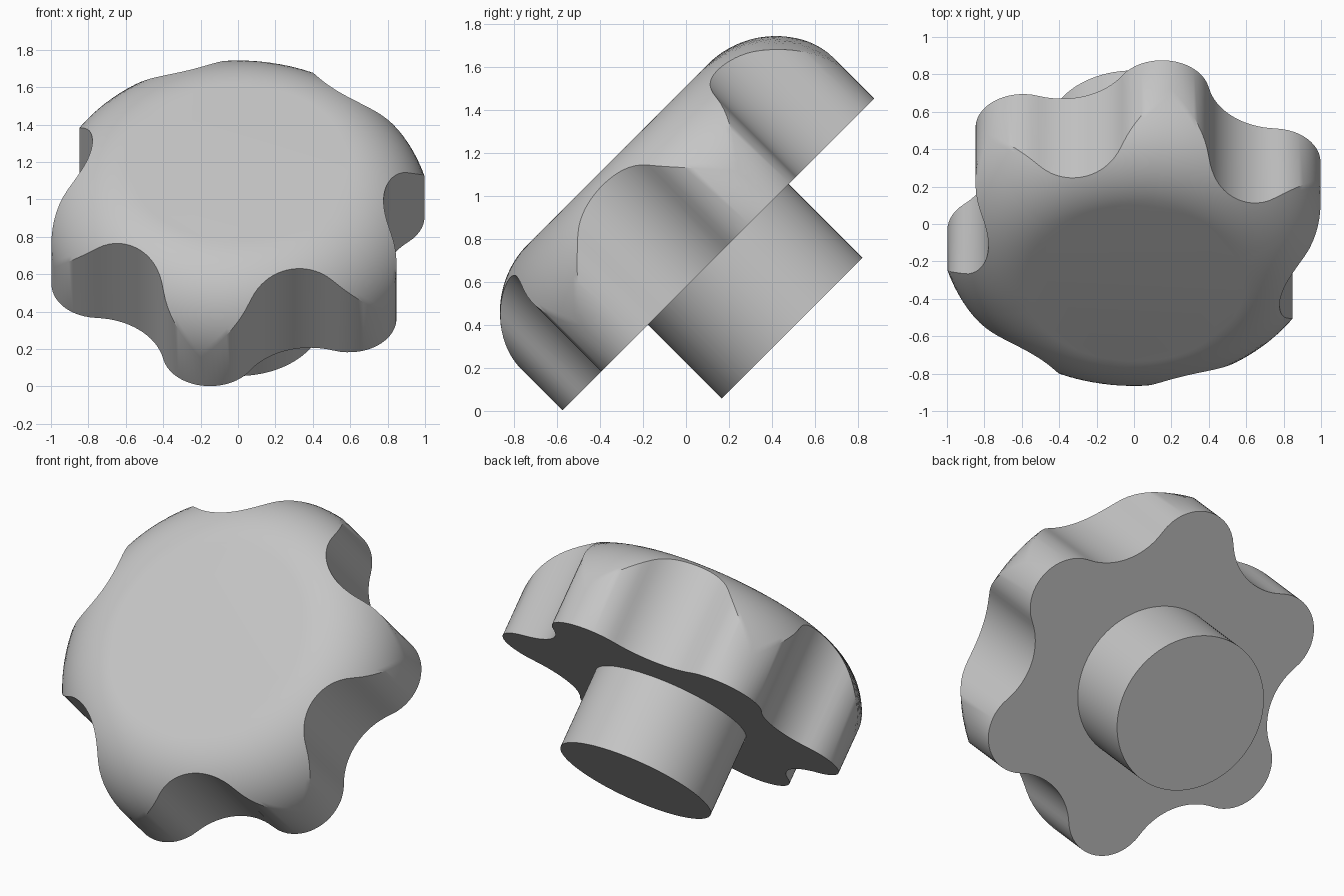
import bpy, bmesh, math
from mathutils import Matrix

if "Cube" in bpy.data.objects:
    bpy.data.objects.remove(bpy.data.objects["Cube"], do_unlink=True)

# Knob sizes
LOBES, FIRST_LOBE = 6, math.radians(19)
LOBE_DIST, LOBE_R = 0.785, 0.255        # convex arcs of the outline
NOTCH_MIN = 0.80                        # radius at the bottom of a notch
HEIGHT, ROUND = 0.66, 0.45              # head thickness and top rounding
STEM_R, STEM_LEN = 0.463, 0.486
FLAT_R = LOBE_DIST + LOBE_R - ROUND
HALF = math.pi / LOBES

# Concave arc tangent to the two neighbouring lobes
k = NOTCH_MIN - LOBE_R
NOTCH_DIST = (LOBE_DIST**2 - k**2) / (2 * (LOBE_DIST * math.cos(HALF) - k))
NOTCH_R = NOTCH_DIST - NOTCH_MIN
t = LOBE_R / (LOBE_R + NOTCH_R)
BLEND = math.atan2(t * NOTCH_DIST * math.sin(HALF),
                   LOBE_DIST + t * (NOTCH_DIST * math.cos(HALF) - LOBE_DIST))


def outline(angle):
    """Radius of the wavy outline, angle measured from a lobe tip."""
    a = abs((angle + HALF) % (2 * HALF) - HALF)
    if a < BLEND:
        return LOBE_DIST * math.cos(a) + math.sqrt(LOBE_R**2 - (LOBE_DIST * math.sin(a))**2)
    b = HALF - a
    return NOTCH_DIST * math.cos(b) - math.sqrt(NOTCH_R**2 - (NOTCH_DIST * math.sin(b))**2)


grey = bpy.data.materials.new("light_grey")
grey.use_nodes = True
colour = (0.56, 0.56, 0.56, 1)
grey.diffuse_color = colour
grey.node_tree.nodes["Principled BSDF"].inputs["Base Color"].default_value = colour

# Axis tilted forward by 45 degrees, origin at the underside of the head
TILT = Matrix.Translation((0, 0.15, 0.727)) @ Matrix.Rotation(math.radians(45), 4, 'X')


def finish(bm, name):
    bmesh.ops.recalc_face_normals(bm, faces=bm.faces)
    mesh = bpy.data.meshes.new(name)
    bm.to_mesh(mesh)
    bm.free()
    obj = bpy.data.objects.new(name, mesh)
    bpy.context.collection.objects.link(obj)
    mesh.materials.append(grey)
    obj.matrix_world = TILT
    bpy.ops.object.select_all(action='DESELECT')
    obj.select_set(True)
    bpy.context.view_layer.objects.active = obj
    bpy.ops.object.shade_smooth_by_angle(angle=math.radians(30))
    return obj


# Head: rounded top that runs out to the wavy outline, then a straight wall
SEGMENTS, STEPS = 240, 14
bm = bmesh.new()
columns = []
for i in range(SEGMENTS):
    a = 2 * math.pi * i / SEGMENTS
    edge = outline(a)
    c, s = math.cos(a + FIRST_LOBE), math.sin(a + FIRST_LOBE)
    end = math.asin(min(1, (edge - FLAT_R) / ROUND))
    column = []
    for j in range(STEPS + 1):
        p = end * j / STEPS
        r = FLAT_R + ROUND * math.sin(p)
        column.append(bm.verts.new((r * c, r * s, HEIGHT - ROUND + ROUND * math.cos(p))))
    column.append(bm.verts.new((edge * c, edge * s, 0)))
    columns.append(column)
for i, left in enumerate(columns):
    right = columns[(i + 1) % SEGMENTS]
    for j in range(STEPS + 1):
        bm.faces.new((left[j], left[j + 1], right[j + 1], right[j]))
bm.faces.new([col[0] for col in columns])
bm.faces.new([col[-1] for col in reversed(columns)])
finish(bm, "knob_head")

# Stem below the head
bm = bmesh.new()
bmesh.ops.create_cone(bm, cap_ends=True, segments=96, radius1=STEM_R, radius2=STEM_R,
                      depth=STEM_LEN, matrix=Matrix.Translation((0, 0, -STEM_LEN / 2)))
finish(bm, "knob_stem")
